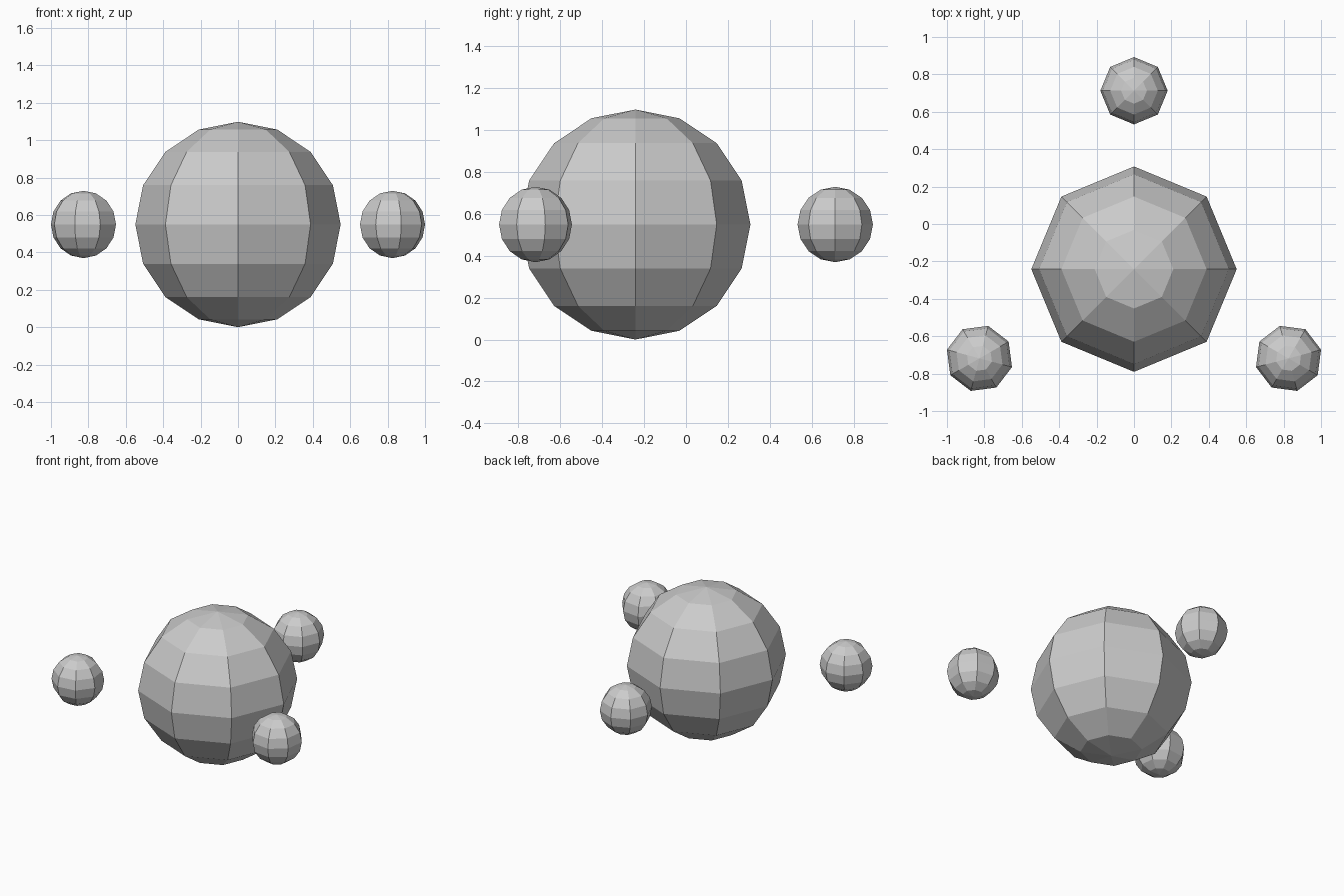
import bpy
from math import sin, cos, radians

if "Cube" in bpy.data.objects:
    bpy.data.objects.remove(bpy.data.objects["Cube"])

CORE_R, BALL_R, ORBIT = 0.549, 0.18, 0.954
CENTRE_Y = -0.2415


def ball(name, radius, location, turn=0.0):
    """Low-poly flat-faced sphere, turned about z."""
    bpy.ops.mesh.primitive_uv_sphere_add(segments=8, ring_count=8, radius=radius,
                                         location=location, rotation=(0, 0, turn))
    obj = bpy.context.object
    obj.name = name
    bpy.ops.object.shade_flat()
    return obj


# Large central sphere
ball("central_sphere", CORE_R, (0, CENTRE_Y, CORE_R))

# Three small spheres spaced evenly around it
for i, side in enumerate(("back", "left", "right")):
    turn = radians(120 * i)
    ball(side + "_small_sphere", BALL_R,
         (-ORBIT * sin(turn), CENTRE_Y + ORBIT * cos(turn), CORE_R), turn)
